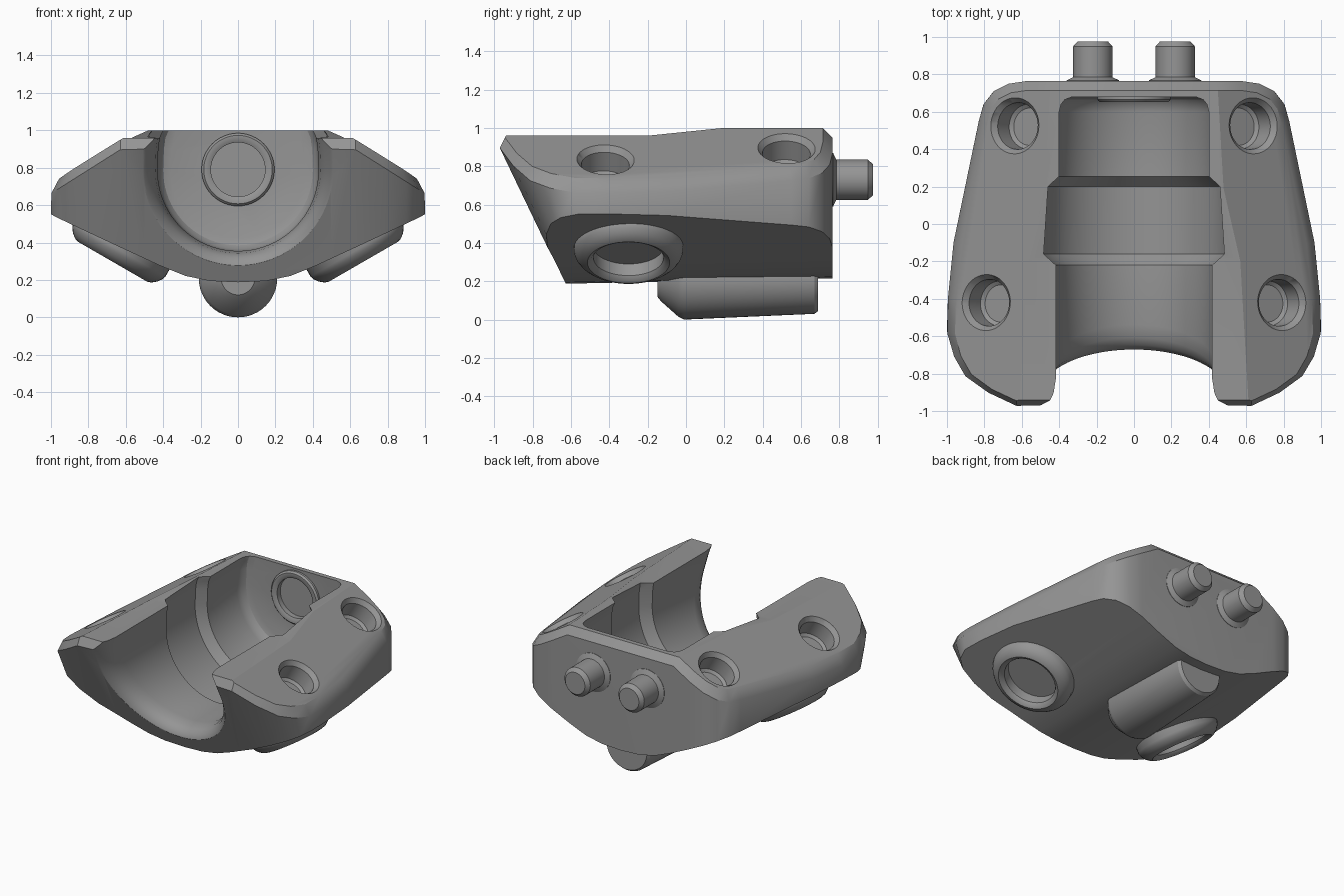
import bpy, bmesh, math
from mathutils import Vector

if "Cube" in bpy.data.objects:
    bpy.data.objects.remove(bpy.data.objects["Cube"], do_unlink=True)

grey = bpy.data.materials.new("matte grey")
grey.use_nodes = True
grey.diffuse_color = (0.3, 0.3, 0.3, 1)
grey.node_tree.nodes["Principled BSDF"].inputs["Base Color"].default_value = (0.3, 0.3, 0.3, 1)


def loft(rings):
    """Closed solid through equal-length rings of points, capped at both ends."""
    bm = bmesh.new()
    vs = [[bm.verts.new(p) for p in ring] for ring in rings]
    n = len(vs[0])
    for a, b in zip(vs, vs[1:]):
        for i in range(n):
            j = (i + 1) % n
            bm.faces.new((a[i], a[j], b[j], b[i]))
    bm.faces.new(vs[0][::-1])
    bm.faces.new(vs[-1])
    bmesh.ops.recalc_face_normals(bm, faces=bm.faces)
    return bm


def lathe(profile, origin, axis, n=48):
    """Turned solid; profile holds (height along axis, radius)."""
    q = Vector(axis).to_track_quat('Z', 'Y')
    return loft([[Vector(origin) + q @ Vector((r * math.cos(math.tau * i / n),
                                               r * math.sin(math.tau * i / n), h))
                  for i in range(n)] for h, r in profile])


def trim(bm, point, normal):
    """Slice off everything on the normal side and close the opening."""
    geom = bm.verts[:] + bm.edges[:] + bm.faces[:]
    cut = bmesh.ops.bisect_plane(bm, geom=geom, dist=1e-5, plane_co=point,
                                 plane_no=Vector(normal).normalized(), clear_outer=True)
    edges = [e for e in cut["geom_cut"] if isinstance(e, bmesh.types.BMEdge)]
    if edges:
        bmesh.ops.edgeloop_fill(bm, edges=edges)
    bmesh.ops.recalc_face_normals(bm, faces=bm.faces)


def make(name, bm):
    mesh = bpy.data.meshes.new(name)
    bm.to_mesh(mesh)
    bm.free()
    mesh.materials.append(grey)
    ob = bpy.data.objects.new(name, mesh)
    bpy.context.collection.objects.link(ob)
    return ob


def activate(ob):
    bpy.ops.object.select_all(action='DESELECT')
    ob.select_set(True)
    bpy.context.view_layer.objects.active = ob


def carve(ob, bm):
    """Subtract a solid from an object."""
    cutter = make("cutter", bm)
    cutter.hide_render = True
    mod = ob.modifiers.new("carve", 'BOOLEAN')
    mod.operation = 'DIFFERENCE'
    mod.solver = 'EXACT'
    mod.object = cutter
    activate(ob)
    bpy.ops.object.modifier_apply(modifier=mod.name)
    bpy.data.objects.remove(cutter, do_unlink=True)


LEAN = 0.48               # backward lean of the front face per unit of height
FALL, TILT = 0.60, 0.035  # sideways and rearward fall of the shoulder planes

# Body: plan outline with a leaning front, trimmed by sloping planes
half = [(.50, -.97), (.63, -.967), (.78, -.905), (.90, -.825), (.965, -.72), (1, -.59),
        (.995, -.4), (.965, -.1), (.83, .55), (.805, .64), (.75, .71), (.67, .75), (.57, .765)]
outline = half + [(-x, y) for x, y in reversed(half)]


def clamp(t):
    return max(0, min(1, t))


def plan(z):
    """Outline at height z; the lean pivots lower towards the outer corners."""
    return [(x, y + LEAN * (.9 - .2 * clamp((abs(x) - .6) / .4) - z) * clamp((-.45 - y) / .36), z)
            for x, y in outline]


def shoulder(x, y):
    return .715 + FALL * (1 - x) - TILT * (y + .6)


bm = loft([plan(0), plan(1.2)])
trim(bm, (0, 0, 1), (0, 0, 1))
for s in (1, -1):
    trim(bm, (s, 0, shoulder(1, 0)), (s * FALL, TILT, 1))
belly = [(1, .55), (.42, .279), (.28, .222), (.15, .195), (0, .188)]
for (xa, za), (xb, zb) in zip(belly, belly[1:]):
    for s in (1, -1):
        trim(bm, (s * xa, -.6, za), (s * (za - zb) / (xa - xb), .02, -1))

# Chamfer along the upper rim
bm.normal_update()
rim = [e for e in bm.edges if e.calc_face_angle(0) > .7
       and (e.verts[0].co.z + e.verts[1].co.z) / 2 > .6]
bmesh.ops.bevel(bm, geom=rim, offset=.05, segments=1, affect='EDGES', clamp_overlap=False)
bmesh.ops.recalc_face_normals(bm, faces=bm.faces)
body = make("body", bm)

# Lower arm tops with a ramp to the rear deck
ramp = [(-1.1, .64), (-.94, .96), (-.2, .96), (.2, 1.001), (.2, 1.2), (-1.1, 1.2)]
carve(body, loft([[(x, y, z) for y, z in ramp] for x in (-1.3, 1.3)]))

# Round-bottomed cradle with a flared mouth, a wide groove and a rounded rear end
CZ = .785


def u_section(y, r, lean=0, n=40):
    lip = [(r - .03, 1.3), (r - .03, 1.0), (r - .012, .96), (r - .004, .90)]
    pts = [(-x, z) for x, z in lip]
    pts += [(-r * math.cos(math.pi * i / n), CZ - r * math.sin(math.pi * i / n))
            for i in range(n + 1)]
    pts += lip[::-1]
    return [(x, y + lean * (.9 - z), z) for x, z in pts]


mouth = [(-1.15, .68), (-.99, .54), (-.965, .50), (-.925, .465), (-.875, .442), (-.80, .43)]
bore = [(-.22, .43), (-.16, .497), (.2, .49), (.255, .43),
        (.60, .43), (.64, .42), (.665, .40), (.68, .36)]
carve(body, loft([u_section(y, r, LEAN) for y, r in mouth] + [u_section(y, r) for y, r in bore]))

# Countersunk screw holes square to the sloping shoulders
for s in (1, -1):
    for x, y in ((.79, -.42), (.637, .525)):
        carve(body, lathe([(-.155, .10), (-.14, .12), (-.03, .125), (0, .15), (.2, .15)],
                          (s * x, y, shoulder(x, y)), (s * FALL, TILT, 1)))

parts = [body]

# Rounded cup bosses on the underside
for s, side in ((1, "left"), (-1, "right")):
    at, out = (s * .635, -.3, .36), (s * .5, 0, -.866)
    carve(body, lathe([(-.035, .183), (.3, .183)], at, out))
    cup = [(-.08, .285), (0, .285), (.02, .278), (.045, .26), (.065, .235), (.072, .215),
           (.062, .195), (.045, .183), (-.025, .183)]
    parts.append(make(side + "_cup_boss", lathe(cup, at, out)))

# Ring seat on the rear wall of the cradle
seat, forward = (0, .68, .79), (0, -1, 0)
carve(body, lathe([(-.035, .145), (.2, .145)], seat, forward))
parts.append(make("ring_seat", lathe(
    [(-.02, .195), (.015, .195), (.028, .183), (.028, .165), (.018, .145), (-.025, .145)],
    seat, forward)))

# Rear locating pins with a flared foot and chamfered tip
for s, side in ((1, "left"), (-1, "right")):
    pin = [(-.03, .14), (.003, .14), (.02, .105), (.185, .105), (.212, .08)]
    parts.append(make(side + "_pin", lathe(pin, (s * .22, .765, .73), (0, 1, 0))))

# Half-round keel below the body
keel = lathe([(-.15, .09), (-.13, .115), (-.04, .195), (-.01, .21), (.67, .18), (.69, .165)],
             (0, 0, .21), (0, 1, 0))
trim(keel, (0, 0, .27), (0, 0, 1))
parts.append(make("keel", keel))

for ob in parts:
    activate(ob)
    bpy.ops.object.shade_smooth_by_angle(angle=math.radians(30))
